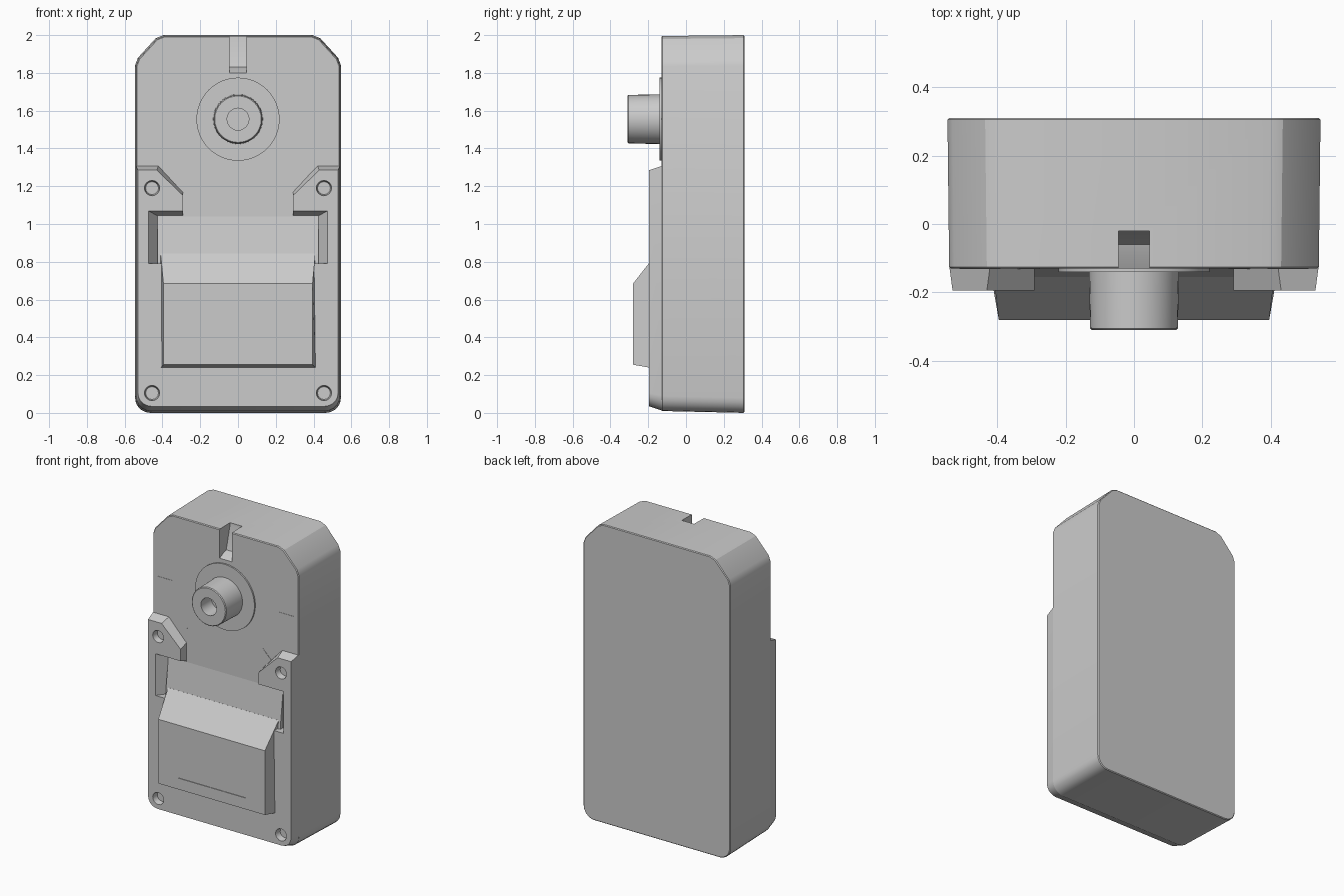
import bpy, bmesh, math
from mathutils import Matrix

old = bpy.data.objects.get("Cube")
if old:
    bpy.data.objects.remove(old)

grey = bpy.data.materials.new("light_grey")
grey.use_nodes = True
COLOUR = (0.6, 0.6, 0.6, 1)
grey.diffuse_color = COLOUR
grey.node_tree.nodes["Principled BSDF"].inputs["Base Color"].default_value = COLOUR


def finish(name, bm):
    bmesh.ops.recalc_face_normals(bm, faces=bm.faces)
    mesh = bpy.data.meshes.new(name)
    bm.to_mesh(mesh)
    bm.free()
    mesh.materials.append(grey)
    ob = bpy.data.objects.new(name, mesh)
    bpy.context.collection.objects.link(ob)
    return ob


def loft(name, ring_a, ring_b):
    """Solid between two matching rings of 3D points."""
    bm = bmesh.new()
    a = [bm.verts.new(p) for p in ring_a]
    b = [bm.verts.new(p) for p in ring_b]
    n = len(a)
    bm.faces.new(a)
    bm.faces.new(b[::-1])
    for i in range(n):
        j = (i + 1) % n
        bm.faces.new((a[i], b[i], b[j], a[j]))
    return finish(name, bm)


def ring(half, y):
    """Mirror a right-hand outline (x, z) and place it at depth y."""
    left = [(-x, z) for x, z in reversed(half) if x > 0]
    return [(x, y, z) for x, z in half + left]


def across(name, profile, w, front_w=None):
    """Extrude a (y, z) profile along x; points at the front can be narrower."""
    front = min(y for y, z in profile)
    def width(y):
        return front_w if front_w and y == front else w
    return loft(name, [(-width(y), y, z) for y, z in profile],
                [(width(y), y, z) for y, z in profile])


def corner(x, z, r, steps=5):
    """Rounded lower right corner."""
    angles = [math.pi / 2 * i / steps for i in range(steps + 1)]
    return [(x - r + r * math.sin(t), z + r - r * math.cos(t)) for t in angles]


def drum(name, x, z, r1, r2, y_back, y_front, sides=32):
    """Round part along y, radius r1 at the back and r2 at the front."""
    bm = bmesh.new()
    place = Matrix.Translation((x, (y_back + y_front) / 2, z)) @ Matrix.Rotation(math.pi / 2, 4, 'X')
    bmesh.ops.create_cone(bm, cap_ends=True, segments=sides, radius1=r1, radius2=r2,
                          depth=y_back - y_front, matrix=place)
    return finish(name, bm)


def apply(ob, mod):
    bpy.context.view_layer.objects.active = ob
    bpy.ops.object.modifier_apply(modifier=mod.name)


def cut(ob, cutter):
    mod = ob.modifiers.new("cut", 'BOOLEAN')
    mod.operation, mod.solver, mod.object = 'DIFFERENCE', 'EXACT', cutter
    apply(ob, mod)
    bpy.data.objects.remove(cutter)


def bevel(ob, width):
    mod = ob.modifiers.new("bevel", 'BEVEL')
    mod.width, mod.segments, mod.limit_method = width, 1, 'ANGLE'
    mod.angle_limit = math.radians(50)
    apply(ob, mod)


FACE = -0.13

# Main case with chamfered top corners and rounded bottom corners
def case_outline(w, bottom, top):
    return ([(0, bottom)] + corner(w, bottom, 0.08)
            + [(w, top - 0.16), (w - 0.015, top - 0.12), (w - 0.11, top - 0.016),
               (w - 0.15, top), (0, top)])

case = loft("case", ring(case_outline(0.545, 0, 2), 0.31),
            ring(case_outline(0.54, 0.01, 1.995), FACE))
bevel(case, 0.005)

# Stepped notch in the top edge
cut(case, across("notch_cutter", [(-0.2, 2.1), (-0.02, 2.1), (-0.02, 1.98), (-0.06, 1.83),
                                  (-0.09, 1.82), (-0.13, 1.8), (-0.2, 1.8)], 0.045))

# Raised front frame with two ears and an open window
base = ([(0, 0.01)] + corner(0.54, 0.01, 0.08)
        + [(0.54, 1.31), (0.42, 1.31), (0.29, 1.17), (0.29, 1.04),
           (0.42, 1.04), (0.42, 0.79), (0, 0.79)])
rim = ([(0, 0.035)] + corner(0.53, 0.035, 0.07)
       + [(0.53, 1.285), (0.43, 1.285), (0.29, 1.15), (0.29, 1.07),
          (0.475, 1.07), (0.475, 0.79), (0, 0.79)])
frame = loft("front_frame", ring(base, FACE + 0.01), ring(rim, -0.195))

# Screw holes at the frame corners
for x in (-0.455, 0.455):
    for z in (0.105, 1.19):
        cut(frame, drum("screw_cutter", x, z, 0.034, 0.044, -0.155, -0.215, 16))

# Sloping window floor and battery hatch
across("window_floor", [(-0.12, 0.78), (-0.16, 0.78), (-0.155, 0.84), (-0.13, 1.04),
                        (-0.12, 1.04)], 0.425)
hatch = across("hatch", [(-0.12, 0.24), (-0.195, 0.24), (-0.28, 0.255), (-0.28, 0.685),
                         (-0.155, 0.845), (-0.12, 0.845)], 0.41, 0.395)
cut(hatch, across("panel_cutter", [(-0.3, 0.33), (-0.276, 0.33), (-0.276, 0.61),
                                   (-0.3, 0.61)], 0.25))

# Winding knob on its disc
disc = drum("knob_disc", 0, 1.555, 0.22, 0.22, FACE + 0.01, -0.14, 48)
knob = drum("knob", 0, 1.555, 0.132, 0.128, FACE, -0.31)
bevel(knob, 0.005)
cut(knob, drum("knob_hole_cutter", 0, 1.555, 0.058, 0.058, -0.2, -0.35, 24))

# Fine dial ticks
for angle in (0, 180, 225, 270, 315):
    bm = bmesh.new()
    bmesh.ops.create_cube(bm, size=1, matrix=(
        Matrix.Translation((0, FACE, 1.555))
        @ Matrix.Rotation(math.radians(-angle), 4, 'Y')
        @ Matrix.Translation((0.45, 0, 0)) @ Matrix.Diagonal((0.12, 0.004, 0.005, 1))))
    finish("dial_tick", bm)

# Smooth the round parts, keep the creases
for ob in (case, frame, disc, knob):
    bpy.ops.object.select_all(action='DESELECT')
    ob.select_set(True)
    bpy.context.view_layer.objects.active = ob
    bpy.ops.object.shade_smooth_by_angle(angle=math.radians(25))
